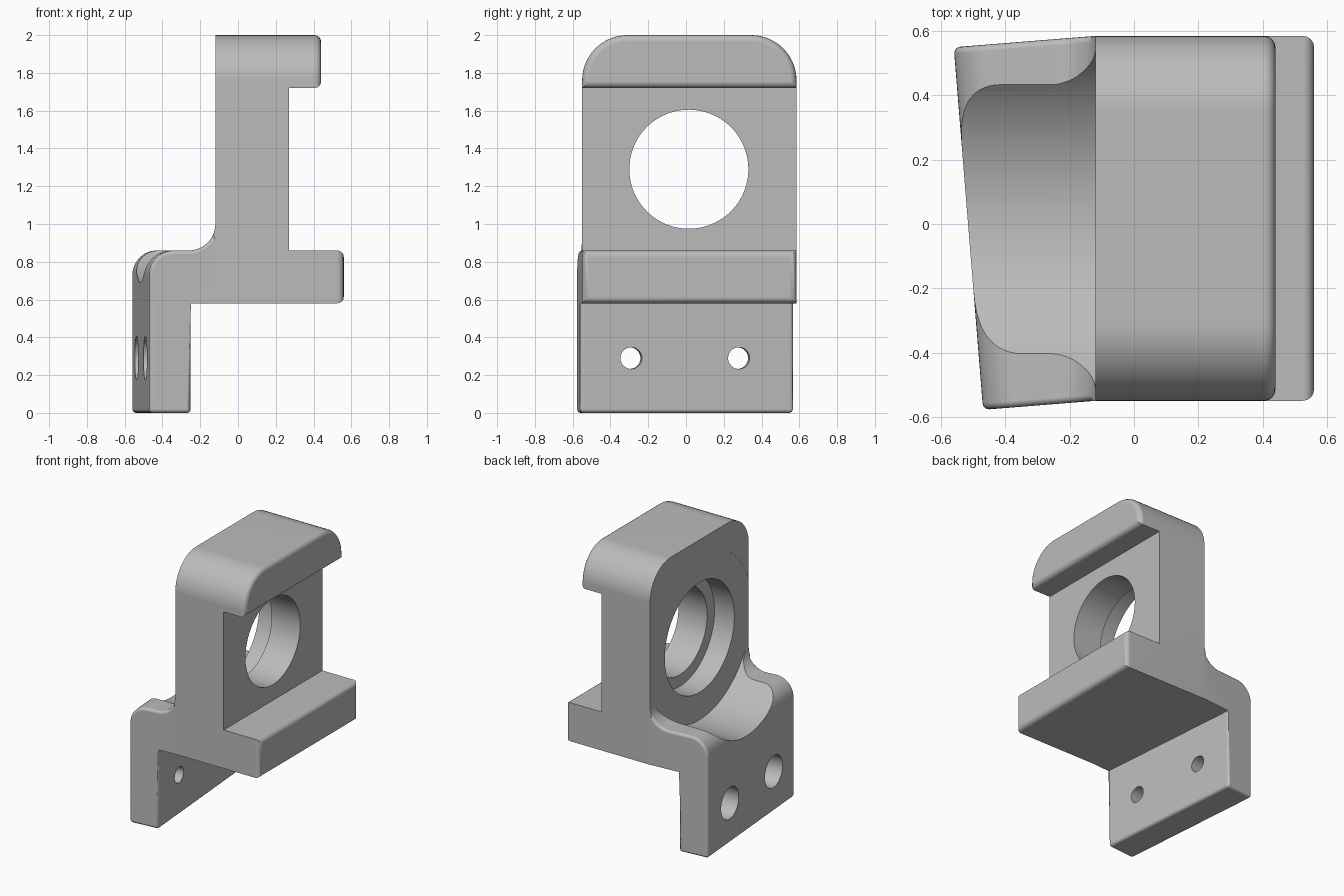
import bpy, bmesh
from math import sin, cos, pi, radians

if "Cube" in bpy.data.objects:
    bpy.data.objects.remove(bpy.data.objects["Cube"], do_unlink=True)

SLANT = 0.08        # skew of the rear mounting flange
SEAM = -0.12        # back wall of the upright
MID_Y = 0.015
BORE_Z = 1.29

grey = bpy.data.materials.new("plain_grey")
grey.use_nodes = True
colour = (0.5, 0.5, 0.5, 1)
grey.diffuse_color = colour
grey.node_tree.nodes["Principled BSDF"].inputs["Base Color"].default_value = colour


def arc(cx, cz, r, start, end, steps=12):
    angles = [radians(start + (end - start) * i / steps) for i in range(steps + 1)]
    return [(cx + r * cos(a), cz + r * sin(a)) for a in angles]


# Side profile: skewed flange part, then straight upright with lip and shelf
flange = [(SEAM, 0.58), (-0.295, 0.58), (-0.295, 0), (-0.515, 0)]
flange += arc(-0.385, 0.73, 0.13, 180, 90)
flange += arc(SEAM - 0.14, 1.0, 0.14, -90, 0)
upright = [(SEAM, 2), (0.44, 2), (0.44, 1.72), (0.27, 1.72),
           (0.27, 0.86), (0.56, 0.86), (0.56, 0.58)]
profile = flange + upright
n, k = len(profile), len(flange)


def end_point(x, z, side):
    """Place a profile point on one end, skewing the flange."""
    y = 0.585 if side > 0 else -0.55
    if x < -0.28:
        x -= side * 0.57 * SLANT
    if x < SEAM:
        y += (x - SEAM) * SLANT
    return x, y, z


bm = bmesh.new()
near, far = [[bm.verts.new(end_point(x, z, s)) for x, z in profile] for s in (-1, 1)]
for i in range(n):
    j = (i + 1) % n
    bm.faces.new((near[i], near[j], far[j], far[i]))
for ring in (near, far):
    bm.faces.new(ring[:k])
    bm.faces.new(ring[k - 1:] + ring[:1])
bmesh.ops.recalc_face_normals(bm, faces=bm.faces[:])


def round_edges(test, offset, segments):
    edges = [e for e in bm.edges if test(e)]
    bmesh.ops.bevel(bm, geom=edges, offset=offset, offset_type='OFFSET', segments=segments,
                    profile=0.5, affect='EDGES', clamp_overlap=False)


def sharp(e):
    return len(e.link_faces) == 2 and e.is_convex and e.calc_face_angle() > 0.7


def within(e, low, high):
    return all(low < v.co.x < high for v in e.verts)


# Large round top corners, then small rounds on the outer edges
round_edges(lambda e: all(v.co.z > 1.99 for v in e.verts)
            and abs(e.verts[0].co.y - e.verts[1].co.y) < 0.01, 0.24, 14)
round_edges(lambda e: sharp(e) and within(e, 0.43, 0.45), 0.035, 4)
round_edges(lambda e: sharp(e) and within(e, 0.55, 0.57), 0.035, 4)
round_edges(lambda e: sharp(e) and within(e, -1, SEAM - 0.005), 0.02, 4)

mesh = bpy.data.meshes.new("bracket_body")
bm.to_mesh(mesh)
bm.free()
mesh.materials.append(grey)
body = bpy.data.objects.new("bracket_body", mesh)
bpy.context.collection.objects.link(body)


def drill(radius, x0, x1, y, z, turn=0.0):
    """Cut a round hole along x, turned about z."""
    bpy.ops.mesh.primitive_cylinder_add(vertices=96, radius=radius, depth=x1 - x0,
                                        location=((x0 + x1) / 2, y, z),
                                        rotation=(0, pi / 2, turn))
    cutter = bpy.context.object
    cutter.name = "hole_cutter"
    cutter.hide_render = True
    cutter.data.materials.append(grey)
    mod = body.modifiers.new("hole", 'BOOLEAN')
    mod.operation, mod.solver, mod.object = 'DIFFERENCE', 'EXACT', cutter
    bpy.context.view_layer.objects.active = body
    bpy.ops.object.modifier_apply(modifier=mod.name)
    bpy.data.objects.remove(cutter, do_unlink=True)


# Clearance trough, stepped main bore
drill(0.6, -1, SEAM + 0.0005, MID_Y, BORE_Z)
drill(0.315, -0.5, 0.5, MID_Y, BORE_Z)
drill(0.4, -0.5, SEAM + 0.16, MID_Y, BORE_Z)

# Two counterbored screw holes square to the flange
for y in (-0.29, 0.28):
    back = -0.515 - SLANT * y
    drill(0.057, back - 0.2, back + 0.4, y - 0.01, 0.29, SLANT)
    drill(0.115, back - 0.12, back + 0.12, y - 0.018, 0.29, SLANT)

# Smooth shading with crisp edges
bpy.ops.object.select_all(action='DESELECT')
body.select_set(True)
bpy.context.view_layer.objects.active = body
bpy.ops.object.shade_smooth_by_angle(angle=radians(32))
weighted = body.modifiers.new("even_normals", 'WEIGHTED_NORMAL')
weighted.keep_sharp = True
